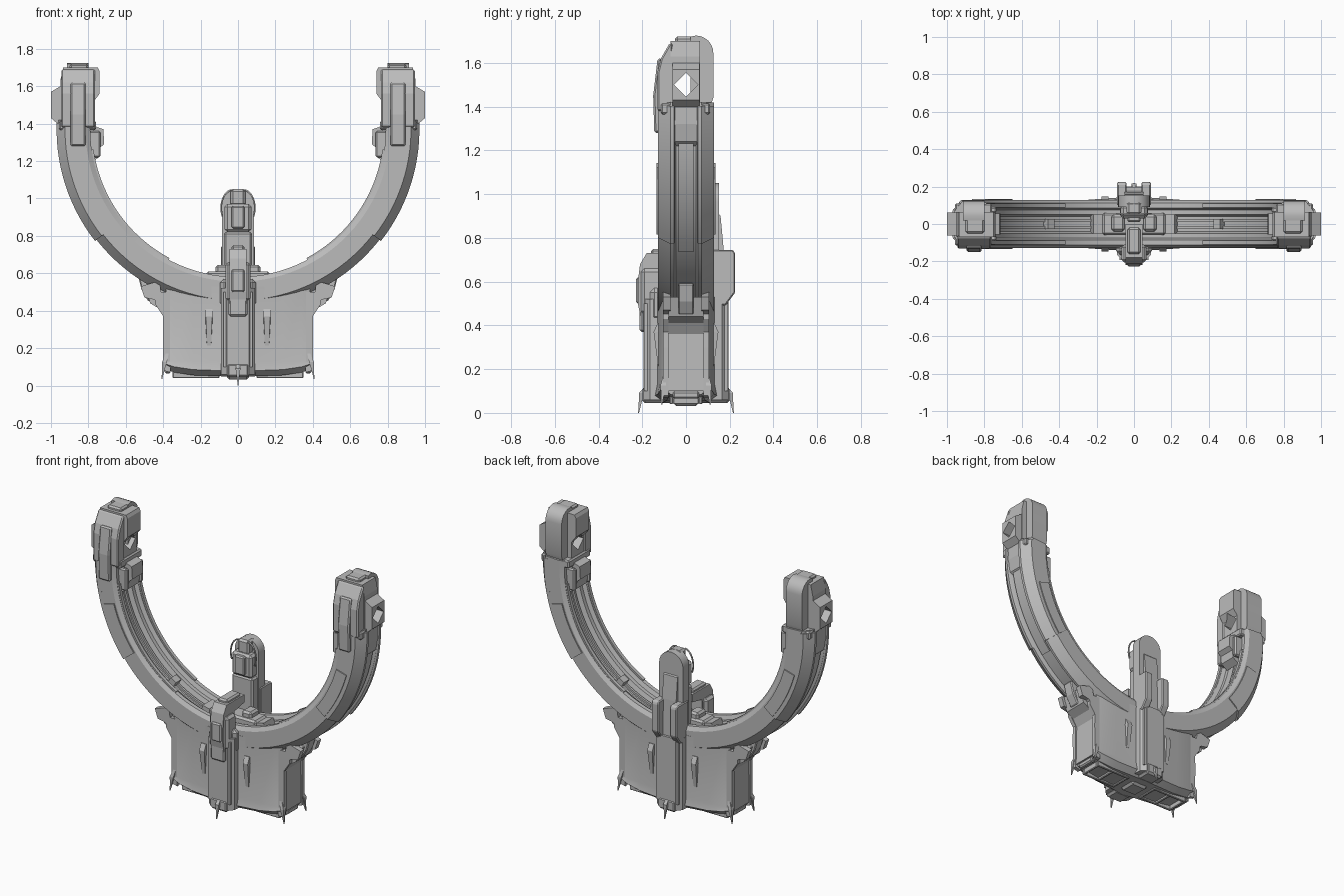
import bpy, bmesh
from math import sin, cos, pi, radians

if "Cube" in bpy.data.objects:
    bpy.data.objects.remove(bpy.data.objects["Cube"])

GREY = (0.5, 0.5, 0.5, 1)
metal = bpy.data.materials.new("grey metal")
metal.use_nodes = True
metal.diffuse_color = GREY
metal.node_tree.nodes["Principled BSDF"].inputs["Base Color"].default_value = GREY

CZ = 1.37  # height of the ring centre


def finish(name, bm, mirror="", bevel=0, smooth=False, cutter=None):
    bmesh.ops.recalc_face_normals(bm, faces=bm.faces)
    me = bpy.data.meshes.new(name)
    bm.to_mesh(me)
    bm.free()
    me.materials.append(metal)
    ob = bpy.data.objects.new(name, me)
    bpy.context.collection.objects.link(ob)
    if smooth:
        bpy.ops.object.select_all(action='DESELECT')
        ob.select_set(True)
        bpy.context.view_layer.objects.active = ob
        bpy.ops.object.shade_smooth_by_angle(angle=radians(30))
    if bevel:
        m = ob.modifiers.new("bevel", 'BEVEL')
        m.width, m.segments = bevel, 1
    if cutter:
        m = ob.modifiers.new("hole", 'BOOLEAN')
        m.object, m.operation, m.solver = cutter, 'DIFFERENCE', 'EXACT'
    if mirror:
        m = ob.modifiers.new("mirror", 'MIRROR')
        m.use_axis = ["X" in mirror, "Y" in mirror, False]
        m.use_mirror_merge = False
    return ob


def loft(name, rings, **kw):
    """Skin equal-length closed sections and cap both ends."""
    bm = bmesh.new()
    rows = [[bm.verts.new(p) for p in r] for r in rings]
    n = len(rows[0])
    for a, b in zip(rows, rows[1:]):
        for i in range(n):
            j = (i + 1) % n
            bm.faces.new((a[i], a[j], b[j], b[i]))
    bm.faces.new(rows[0])
    bm.faces.new(rows[-1])
    return finish(name, bm, **kw)


def prism(name, axis, pts, lo, hi, **kw):
    """Extrude a 2D outline along the x, y or z axis."""
    place = {"x": lambda p, d: (d, p[0], p[1]),
             "y": lambda p, d: (p[0], d, p[1]),
             "z": lambda p, d: (p[0], p[1], d)}[axis]
    return loft(name, [[place(p, d) for p in pts] for d in (lo, hi)], **kw)


def box(name, x, y, z, **kw):
    return prism(name, "z", [(x[0], y[0]), (x[1], y[0]), (x[1], y[1]), (x[0], y[1])], *z, **kw)


def arc(name, prof, a0, a1, n, **kw):
    """Sweep a (radius, y) section about the ring centre, degrees from +x."""
    rings = []
    for i in range(n + 1):
        a = radians(a0 + (a1 - a0) * i / n)
        rings.append([(r * cos(a), y, CZ + r * sin(a)) for r, y in prof])
    return loft(name, rings, smooth=True, **kw)


def rect(r0, r1, y0, y1):
    return [(r0, y0), (r1, y0), (r1, y1), (r0, y1)]


# Open ring with a channel on the inner and outer side
half = [(.935, .045), (.96, .055), (.96, .07), (.915, .127), (.815, .127), (.79, .112),
        (.79, .085), (.815, .075), (.815, .05), (.845, .04)]
arc("ring", half + [(r, -y) for r, y in reversed(half)], -183, 3, 56)

# Plates and rails on the ring
arc("front_panel", rect(.825, .90, -.134, -.12), -38, -16, 8, mirror="XY")
arc("outer_edge_plate", [(.96, .05), (.97, .055), (.97, .072), (.925, .128), (.9, .128)],
    -38, 2, 14, mirror="XY")
arc("inner_lip", rect(.78, .80, .088, .11), -62, -8, 18, mirror="XY")
arc("channel_rail", rect(.832, .86, .012, .026), -80, -5, 22, mirror="XY")
arc("outer_channel_plate", rect(.92, .947, -.035, .035), -42, 0, 12, mirror="X")
arc("channel_clip", rect(.80, .85, -.028, .028), -58, -55, 2, mirror="X")
arc("channel_pad", rect(.79, .85, -.05, .05), -80, -74, 2, mirror="X")

# Arm heads with a diamond opening through them
D = .055
cut = prism("opening_cutter", "x", [(-D, 1.5), (0, 1.5 - D), (D, 1.5), (0, 1.5 + D)], .5, 1.2)
cut.hide_render = True
cut.hide_viewport = True
cut.display_type = 'WIRE'
prism("head_core", "y", [(.77, 1.3), (.95, 1.36), (.95, 1.63), (.935, 1.7), (.75, 1.7),
                         (.74, 1.68), (.74, 1.56), (.77, 1.52)], -.07, .065, mirror="X", cutter=cut)
prism("head_front", "x", [(-.06, 1.38), (-.13, 1.38), (-.13, 1.56), (-.115, 1.62), (-.075, 1.69),
                          (-.06, 1.69)], .765, .945, mirror="X", bevel=.012)
prism("head_front_plate", "x", [(-.11, 1.28), (-.145, 1.28), (-.15, 1.45), (-.13, 1.62),
                                (-.11, 1.62)], .815, .895, mirror="X", bevel=.008)
prism("head_outer_plate", "y", [(.94, 1.38), (.965, 1.4), (1, 1.43), (1, 1.57), (.95, 1.6),
                                (.94, 1.6)], -.062, .062, mirror="X", cutter=cut)
cap = [(.02, 1.4), (.02, 1.72)]
cap += [(.045 + .08 * sin(t * pi / 12), 1.645 + .08 * cos(t * pi / 12)) for t in range(7)]
cap += [(.125, 1.44), (.11, 1.4)]
prism("head_back_cap", "x", cap, .80, .915, mirror="X", smooth=True)
box("head_top_plate", (.80, .90), (-.05, .03), (1.69, 1.72), mirror="X", bevel=.01)
box("head_collar", (.76, .958), (-.115, .11), (1.365, 1.415), mirror="X", bevel=.008)
prism("head_lower_tongue", "y", [(.90, 1.2), (.945, 1.24), (.962, 1.32), (.962, 1.4), (.9, 1.4)],
      -.055, .055, mirror="X")
prism("inner_catch", "y", [(.79, 1.19), (.745, 1.22), (.74, 1.27), (.715, 1.29), (.72, 1.37),
                           (.75, 1.38), (.79, 1.4)], -.055, .055, mirror="X")
box("inner_catch_side", (.735, .80), (.06, .09), (1.22, 1.36), mirror="XY", bevel=.008)

# Pedestal, widening toward the middle
stations = [(0, .14, .045), (.1, .13, .05), (.24, .12, .055), (.34, .11, .07), (.385, .1, .085)]
stations = [(-x, d, z) for x, d, z in reversed(stations[1:])] + stations
loft("pedestal", [[(x, -d + .03, z), (x, -d - .01, z + .03), (x, -d, .13), (x, -d, .53),
                   (x, d, .53), (x, d, .13), (x, d + .01, z + .03), (x, d - .03, z)]
                  for x, d, z in stations], smooth=True)
prism("end_panel", "y", [(.37, .1), (.395, .1), (.39, .36), (.42, .41), (.47, .44), (.5, .53),
                         (.37, .53)], -.08, .08, mirror="X")
prism("end_rim", "y", [(.36, .07), (.4, .08), (.402, .3), (.40, .37), (.44, .43), (.44, .5),
                       (.36, .5)], .08, .105, mirror="XY")
prism("ring_bracket", "y", [(.42, .46), (.48, .45), (.515, .51), (.535, .59), (.48, .6)],
      -.035, .035, mirror="X", bevel=.006)
prism("bracket_arm", "y", [(.40, .42), (.45, .46), (.5, .47), (.52, .53), (.42, .56)],
      .07, .105, mirror="XY")

# Tapered fins beside the columns
loft("side_fin", [[(.155 - w, .1, z), (.155 + w, .1, z), (.155 + w * .8, d, z), (.155 - w * .8, d, z)]
                  for z, w, d in ((.215, .014, .128), (.37, .022, .148), (.41, .022, .13))], mirror="XY")

# Lower columns on the front and the back
outline = [(-.095, .08), (-.09, .165), (-.06, .195), (.06, .195), (.09, .165), (.095, .08)]
prism("lower_column", "z", outline, .06, .52, mirror="Y")
box("column_foot", (-.06, .06), (.1, .2), (.045, .12), mirror="Y", bevel=.012)
box("column_seam_rail", (.062, .078), (.1, .192), (.1, .5), mirror="XY")

# Front clamp
prism("front_clamp", "x", [(-.1, .5), (-.2, .4), (-.22, .5), (-.22, .6), (-.21, .68), (-.18, .73),
                           (0, .73), (0, .68), (-.1, .66)], -.045, .045)
box("clamp_cheeks", (-.068, .068), (-.205, -.11), (.45, .66), bevel=.015)
box("clamp_tongue", (-.05, .05), (-.212, -.15), (.37, .47), bevel=.01)
box("clamp_front_pad", (-.035, .035), (-.228, -.2), (.5, .62), bevel=.008)
box("clamp_top_pad", (-.035, .035), (-.16, -.02), (.72, .75), bevel=.01)
box("clamp_shoulder", (-.095, .095), (-.165, -.11), (.42, .57), bevel=.02)

# Back mast with a rounded top
mast = [(-.085, .5)]
mast += [(-.085 * cos(t * pi / 12), .965 + .085 * sin(t * pi / 12)) for t in range(13)]
mast += [(.085, .5)]
prism("back_mast", "y", mast, .09, .152, smooth=True)
prism("mast_spine", "x", [(.14, .5), (.14, .92), (.158, .9), (.172, .75), (.18, .5)], -.05, .05)
prism("mast_prong", "x", [(.1, .5), (.18, .49), (.225, .55), (.225, .73), (.215, .745), (.1, .745)],
      .04, .09, mirror="X", bevel=.006)
box("mast_root", (-.075, .075), (.04, .1), (.56, .82), bevel=.01)
box("mast_head", (-.072, .072), (.03, .1), (.82, .97), bevel=.015)
box("mast_head_pad", (-.035, .035), (.01, .05), (.84, .96), bevel=.008)
box("mast_cap", (-.04, .04), (.05, .12), (.96, 1.05), bevel=.012)
box("ring_seat", (-.17, .17), (-.06, .06), (.55, .61), bevel=.012)
box("ring_seat_block", (.05, .12), (-.04, .05), (.59, .645), mirror="X", bevel=.012)

# Cable loops on the mast
for s in (-1, 1):
    cu = bpy.data.curves.new("cable_loop", 'CURVE')
    cu.dimensions, cu.bevel_depth, cu.bevel_resolution = '3D', .005, 1
    sp = cu.splines.new('POLY')
    sp.points.add(10)
    for i, p in enumerate(sp.points):
        t = -.5 + i / 10 * (pi / 2 + .5)
        p.co = (s * (.03 + .06 * cos(t)), .055, .95 + .095 * sin(t), 1)
    cu.materials.append(metal)
    bpy.context.collection.objects.link(bpy.data.objects.new("cable_loop", cu))


# Spiked feet
def spike(name, x, y, dx, dy, z, top, mirror):
    """Tapering foot that leans outward along (dx, dy)."""
    rows = []
    for h, w, o in ((z, .002, .022), (z + .05, .007, .014), (z + .09, .013, .008), (top, .006, -.012)):
        cx, cy = x + dx * o, y + dy * o
        rows.append([(cx - w, cy - w, h), (cx + w, cy - w, h), (cx + w, cy + w, h), (cx - w, cy + w, h)])
    loft(name, rows, mirror=mirror)


spike("corner_foot", .385, .1, 1, .5, .035, .19, "XY")
spike("middle_foot", 0, .195, 0, 1, 0, .12, "Y")

# Underside frames
for y in (-.075, .06):
    box("underside_long_bar", (.1, .35), (y, y + .015), (.04, .075), mirror="X", bevel=.004)
for x in (.1, .22, .335):
    box("underside_cross_bar", (x, x + .015), (-.06, .06), (.04, .08), mirror="X", bevel=.004)
box("underside_hub", (-.06, .06), (-.06, .06), (.032, .06), bevel=.015)
box("underside_end_block", (.36, .392), (-.06, .06), (.065, .1), mirror="X", bevel=.008)
